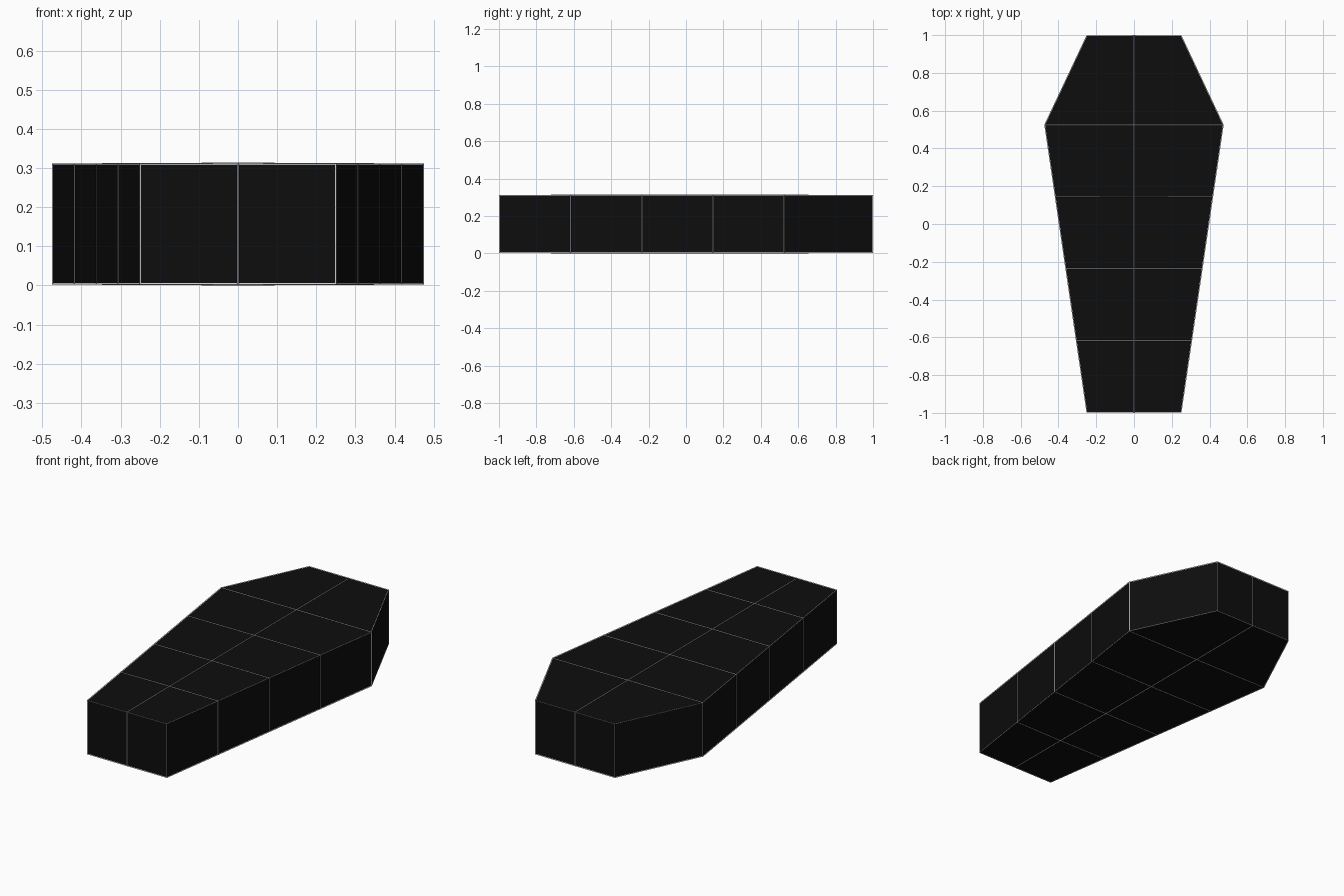
import bpy, bmesh

if "Cube" in bpy.data.objects:
    bpy.data.objects.remove(bpy.data.objects["Cube"])

Z0, Z1 = 0.004, 0.31      # rim heights
CROWN = 0.0015            # slight bulge along the centre line
END_Y, END_X = 0.9975, 0.25
WIDE_Y, WIDE_X = 0.525, 0.473

# Cross-section stations: four even steps foot to shoulder, then the head
stations = []
for i in range(5):
    t = i / 4
    stations.append((-END_Y + t * (WIDE_Y + END_Y), END_X + t * (WIDE_X - END_X)))
stations.append((END_Y, END_X))


def panel_mesh(name):
    bm = bmesh.new()
    layers = []
    for z, sign in ((Z0, -1), (Z1, 1)):
        rows = []
        for i, (y, w) in enumerate(stations):
            inner = 0 < i < len(stations) - 1
            zc = z + (sign * CROWN if inner else 0)
            rows.append([bm.verts.new(p) for p in ((-w, y, z), (0, y, zc), (w, y, z))])
        for a, b in zip(rows, rows[1:]):
            for k in range(2):
                bm.faces.new((a[k], a[k + 1], b[k + 1], b[k]))
        layers.append(rows)
    low, high = layers
    # Long walls
    for k in (0, 2):
        for i in range(len(stations) - 1):
            bm.faces.new((low[i][k], low[i + 1][k], high[i + 1][k], high[i][k]))
    # Foot and head walls
    for i in (0, -1):
        for k in range(2):
            bm.faces.new((low[i][k], low[i][k + 1], high[i][k + 1], high[i][k]))
    bmesh.ops.recalc_face_normals(bm, faces=bm.faces)
    me = bpy.data.meshes.new(name)
    bm.to_mesh(me)
    bm.free()
    ob = bpy.data.objects.new(name, me)
    bpy.context.collection.objects.link(ob)
    return ob


# Black solid body
body = panel_mesh("coffin_body")
black = bpy.data.materials.new("black")
black.diffuse_color = (0.004, 0.004, 0.004, 1)
black.use_nodes = True
black.node_tree.nodes["Principled BSDF"].inputs["Base Color"].default_value = black.diffuse_color
body.data.materials.append(black)

# Thin grey trim along every panel seam
trim = panel_mesh("seam_trim")
wire = trim.modifiers.new("wire", 'WIREFRAME')
wire.thickness = 0.005
wire.offset = 0
wire.use_even_offset = True
wire.use_replace = True
